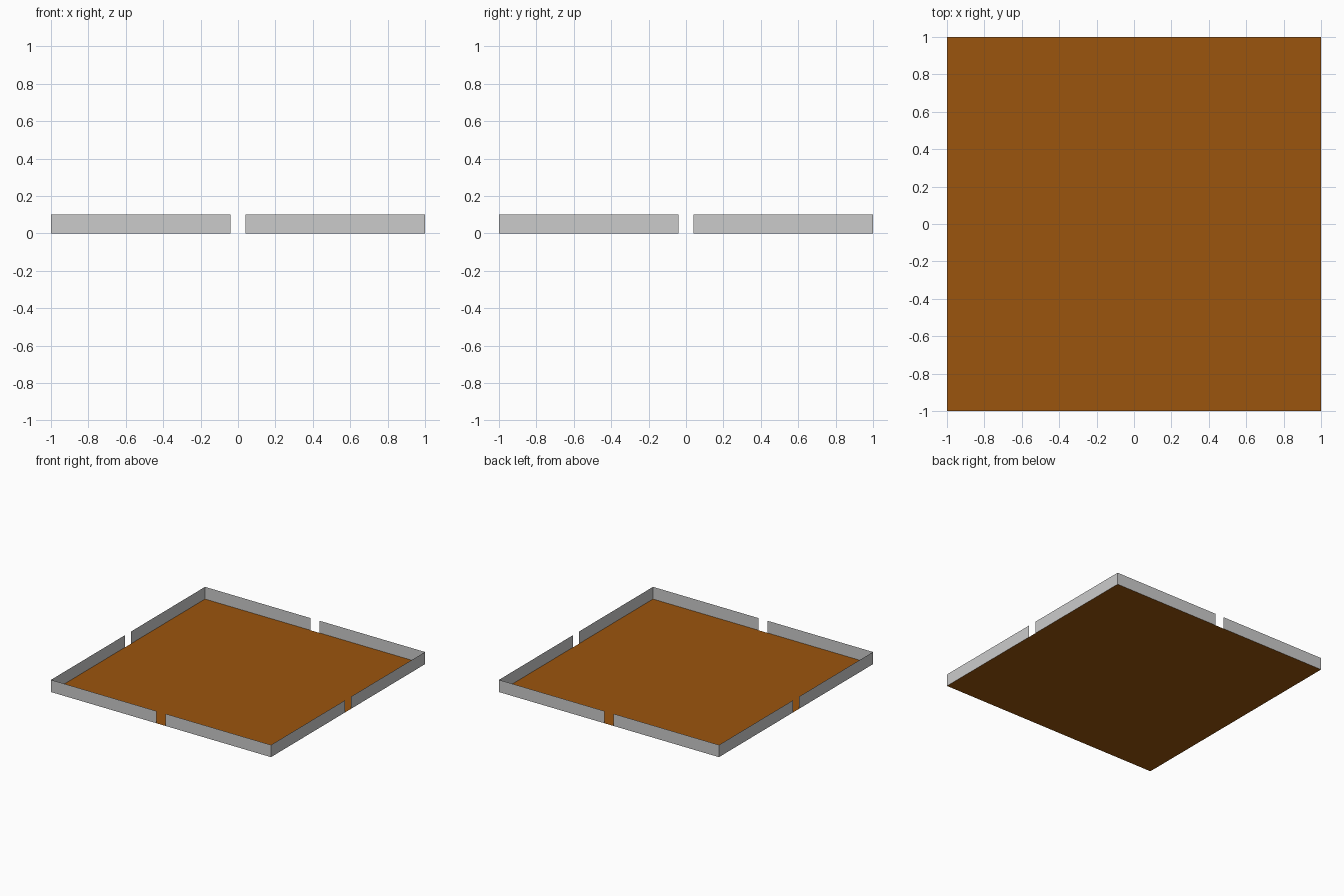
import bpy
from math import pi
from mathutils import Matrix

if "Cube" in bpy.data.objects:
    bpy.data.objects.remove(bpy.data.objects["Cube"])

HALF, HEIGHT, GAP = 1.0, 0.10, 0.04


def make_object(name, verts, faces):
    mesh = bpy.data.meshes.new(name)
    mesh.from_pydata(verts, [], faces)
    obj = bpy.data.objects.new(name, mesh)
    bpy.context.collection.objects.link(obj)
    return obj


# Thin wooden floor
floor = make_object(
    "floor",
    [(-HALF, -HALF, 0), (HALF, -HALF, 0), (HALF, HALF, 0), (-HALF, HALF, 0)],
    [(0, 1, 2, 3)])
wood = bpy.data.materials.new("brown_floor")
wood.diffuse_color = (0.33, 0.09, 0.004, 1)
wood.use_nodes = True
wood.node_tree.nodes["Principled BSDF"].inputs["Base Color"].default_value = wood.diffuse_color
floor.data.materials.append(wood)

# Four L-shaped sheet walls, leaving a doorway in the middle of each side
path = [(GAP, -HALF), (HALF, -HALF), (HALF, -GAP)]
verts = [(x, y, z) for x, y in path for z in (0, HEIGHT)]
faces = [(0, 2, 3, 1), (2, 4, 5, 3)]
for i, corner in enumerate(("front_right", "back_right", "back_left", "front_left")):
    wall = make_object("wall_" + corner, verts, faces)
    wall.data.transform(Matrix.Rotation(i * pi / 2, 4, 'Z'))
